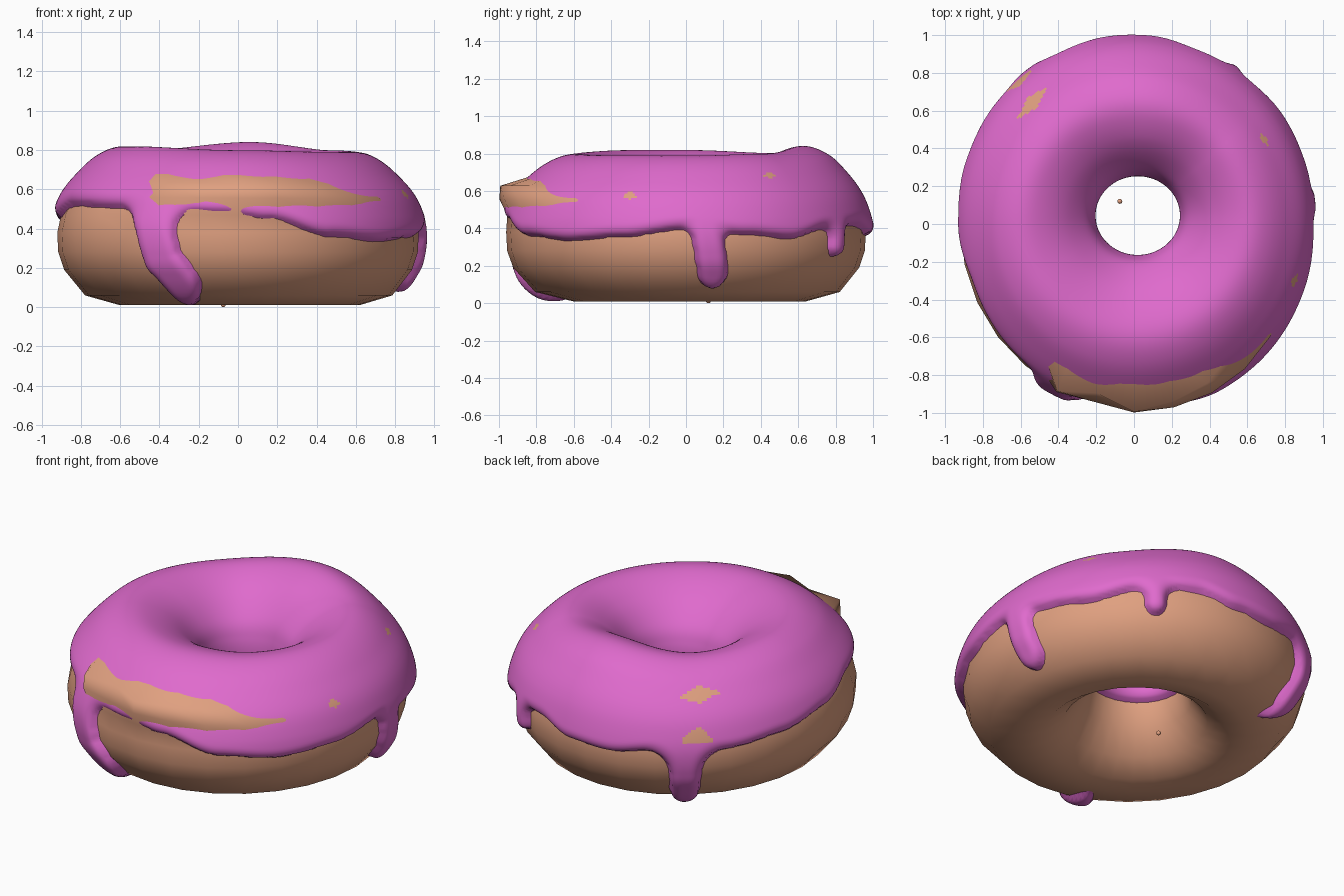
import bpy, bmesh, math
from mathutils import Vector

if "Cube" in bpy.data.objects:
    bpy.data.objects.remove(bpy.data.objects["Cube"])

def material(name, col):
    m = bpy.data.materials.new(name)
    m.diffuse_color = (*col, 1)
    m.use_nodes = True
    m.node_tree.nodes["Principled BSDF"].inputs["Base Color"].default_value = m.diffuse_color
    return m

PINK = material("pink icing", (0.74, 0.145, 0.61))
DOUGH = material("baked dough", (0.74, 0.35, 0.215))

# Ring section: hole wall, over the crest, down the outside, to the base
SECTION = [(.26, .33), (.252, .42), (.262, .50), (.295, .58), (.39, .68), (.50, .745), (.60, .765),
           (.70, .725), (.79, .645), (.86, .56), (.90, .47), (.92, .38), (.915, .28),
           (.885, .19), (.78, .06), (.60, .01)]
UNDERSIDE = [(.49, .02), (.38, .09), (.29, .22)]

def lerp_table(table, x):
    for (x0, y0), (x1, y1) in zip(table, table[1:]):
        if x0 <= x <= x1:
            f = (x - x0) / (x1 - x0)
            f = f * f * (3 - 2 * f)
            return y0 + (y1 - y0) * f
    return 0.0

# Height change of the crest by angle
CREST = [(-180, .008), (-150, .008), (-90, -.012), (-45, -.02), (0, -.022), (40, -.012),
         (85, .03), (135, -.008), (180, .008), (181, .008)]

def place(r, z, deg):
    """Ring section to space: slightly oval, hole off centre, crest uneven."""
    w = min(1, max(0, (.9 - r) / .7))
    k = min(1, max(0, (z - .45) / .3))
    z += k * lerp_table(CREST, deg)
    a = math.radians(deg)
    return Vector(((1 + .08 * w * w) * r * math.cos(a) + .02 * w,
                   (1.045 - .04 * w * w) * r * math.sin(a) + .045 * w, z))

def make(name, bm, mats):
    bmesh.ops.recalc_face_normals(bm, faces=bm.faces)
    for f in bm.faces:
        f.smooth = True
    me = bpy.data.meshes.new(name)
    bm.to_mesh(me)
    bm.free()
    for m in mats:
        me.materials.append(m)
    ob = bpy.data.objects.new(name, me)
    bpy.context.collection.objects.link(ob)

# Dough ring: coarse, with a bulge at the front that breaks through the icing
UPPER = [(-130, 0), (-115, .15), (-103, .09), (-90, .16), (-64, .105), (-51, .04), (-25, 0)]
LOWER = [(-130, 0), (-117, .085), (-102, .065), (-90, .095), (-64, .09), (-51, .08), (-38, .06), (-26, 0)]
bm = bmesh.new()
SIDES = 28
loop = SECTION + UNDERSIDE
cols = []
for i in range(SIDES):
    deg = -180 + 360 * i / SIDES
    col = []
    for j, (r, z) in enumerate(loop):
        if j == 8:
            b = lerp_table(UPPER, deg)
            r, z = r + b, z - .06 * b
        elif j == 9:
            r += lerp_table(LOWER, deg)
        elif j == 10:
            r += .15 * lerp_table(LOWER, deg)
        col.append(bm.verts.new(place(r, z, deg)))
    cols.append(col)
n = len(loop)
for i in range(SIDES):
    p, q = cols[i], cols[(i + 1) % SIDES]
    for j in range(n):
        bm.faces.new((p[j], q[j], q[(j + 1) % n], p[(j + 1) % n]))
make("dough_ring", bm, [DOUGH])

# Icing outline: wavy edge height by angle, joined with rounded drips
EDGE = [(-180, .46), (-160, .52), (-132, .51), (-95, .48), (-80, .45), (-60, .365), (-40, .34),
        (-20, .36), (0, .40), (20, .37), (35, .35), (50, .40), (70, .42), (85, .37),
        (100, .36), (115, .39), (140, .39), (160, .42), (180, .46)]
# start angle and height, end angle and height, half width, blend into the edge
DRIPS = [(-118, .43, -115, .25, .105, .16), (-115, .25, -109.5, .125, .10, .08),
         (6.5, .40, 9, .165, .08, .07), (56, .42, 56, .31, .056, .08), (126, .40, 126, .115, .085, .16)]

def drip_depth(deg, z, d):
    a0, z0, a1, z1, w, _ = d
    s = math.radians(1) * .94
    p, a, b = Vector((deg * s, z)), Vector((a0 * s, z0)), Vector((a1 * s, z1))
    t = min(1, max(0, (p - a).dot(b - a) / (b - a).length_squared))
    return w - (p - a - (b - a) * t).length

def icing_depth(deg, z):
    d = z - lerp_table(EDGE, deg)
    drip, k = max((drip_depth(deg, z, q), q[5]) for q in DRIPS)
    h = max(k - abs(d - drip), 0) / k
    return max(d, drip) + h * h * k / 4

# Smooth section samples with outward normals
SUB = 8
samples = []
for j in range(len(SECTION) - 1):
    p = [Vector(SECTION[min(max(j + k, 0), len(SECTION) - 1)]) for k in (-1, 0, 1, 2)]
    for s in range(SUB):
        t = s / SUB
        pos = .5 * (2 * p[1] + (p[2] - p[0]) * t + (2 * p[0] - 5 * p[1] + 4 * p[2] - p[3]) * t ** 2
                    + (3 * p[1] - p[0] - 3 * p[2] + p[3]) * t ** 3)
        tan = (.5 * ((p[2] - p[0]) + 2 * (2 * p[0] - 5 * p[1] + 4 * p[2] - p[3]) * t
                     + 3 * (3 * p[1] - p[0] - 3 * p[2] + p[3]) * t ** 2)).normalized()
        samples.append((pos, Vector((-tan.y, tan.x))))

# Icing skin: raised where inside the outline, sunk into the dough outside it
THICK, ROUND = .045, .055
bm = bmesh.new()
COLS = 400
grid = []
for i in range(COLS):
    deg = -180 + 360 * i / COLS
    col = []
    for j, (pos, nor) in enumerate(samples):
        d = icing_depth(deg, pos.y) if j > 7 * SUB else .5
        d = min(d, (j - 3) * .011)
        if d > 0:
            h = THICK * math.sqrt(1 - (1 - min(d / ROUND, 1)) ** 2)
        else:
            h = max(1.2 * d, -.03)
        q = pos + nor * h
        col.append((bm.verts.new(place(q.x, q.y, deg)), d))
    grid.append(col)

# Small bare spots in the icing: centre x, y, half length, half width, slant
SPOTS = [(-.54, .64, .12, .036, .12), (-.615, .755, .10, .026, 0),
         (.69, .445, .045, .016, 0), (.85, -.30, .045, .016, 0)]

def bare(c):
    for x, y, a, b, s in SPOTS:
        u = Vector((x, y)).normalized()
        v = Vector((c.x - x, c.y - y))
        along = v.x * u.y - v.y * u.x
        if c.z > .45 and abs(v.dot(u) - s * along) / b + abs(along) / a < 1:
            return True
    return False

for i in range(COLS):
    p, q = grid[i], grid[(i + 1) % COLS]
    for j in range(len(samples) - 1):
        quad = (p[j], q[j], q[j + 1], p[j + 1])
        if max(k[1] for k in quad) > -.02:
            f = bm.faces.new([k[0] for k in quad])
            f.material_index = int(bare(f.calc_center_median()))
bmesh.ops.delete(bm, geom=[v for v in bm.verts if not v.link_faces], context='VERTS')
make("icing", bm, [PINK, DOUGH])

# Loose crumb under the hole
bm = bmesh.new()
bmesh.ops.create_uvsphere(bm, u_segments=12, v_segments=8, radius=.013)
bmesh.ops.translate(bm, verts=bm.verts, vec=(-.075, .12, .013))
make("crumb", bm, [DOUGH])
